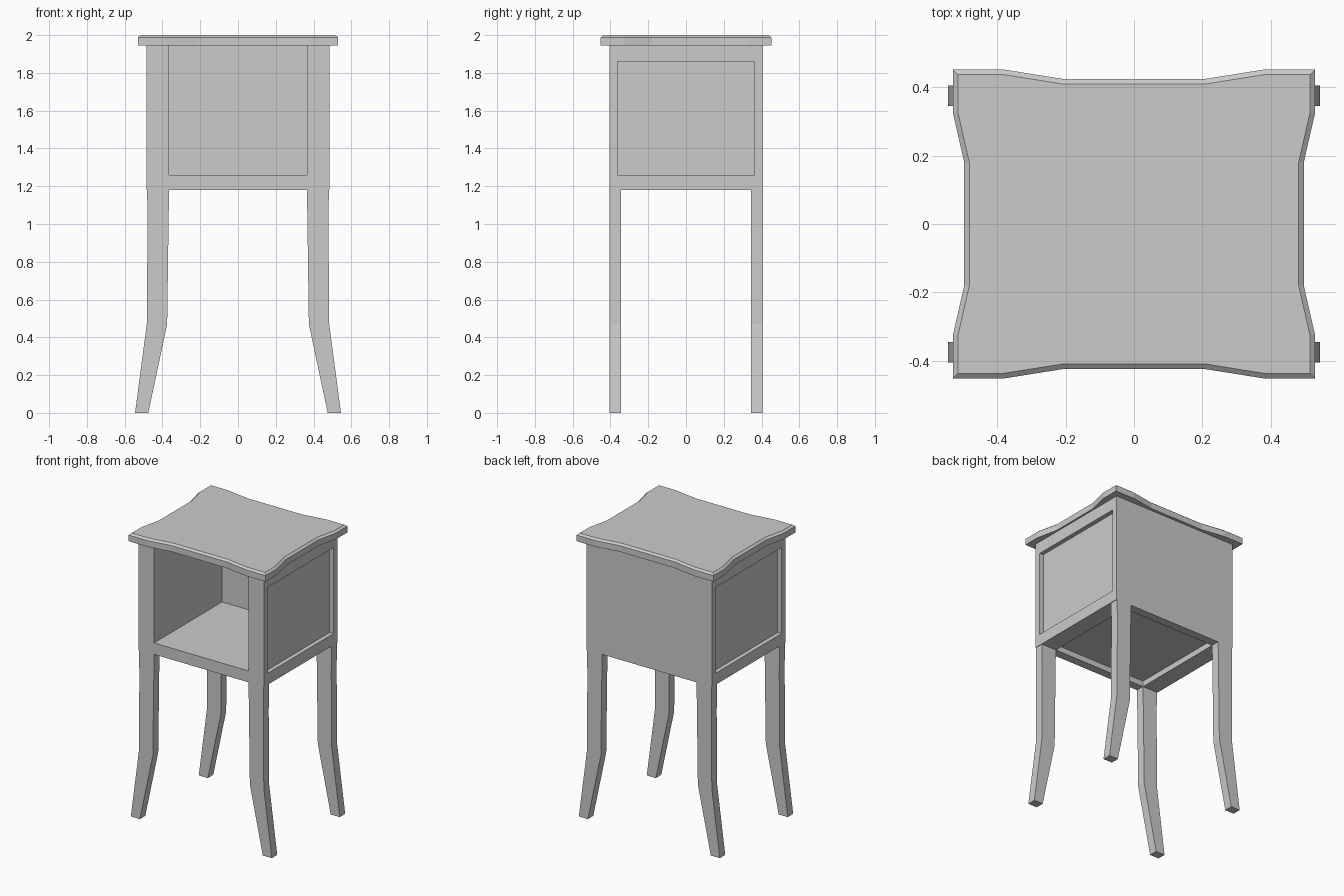
import bpy, bmesh

if "Cube" in bpy.data.objects:
    bpy.data.objects.remove(bpy.data.objects["Cube"])


def finish(name, bm):
    bmesh.ops.recalc_face_normals(bm, faces=bm.faces)
    mesh = bpy.data.meshes.new(name)
    bm.to_mesh(mesh)
    bm.free()
    ob = bpy.data.objects.new(name, mesh)
    bpy.context.collection.objects.link(ob)
    return ob


def loft(bm, rings):
    """Skin a list of equal-length rings of points and cap both ends."""
    rings = [[bm.verts.new(p) for p in ring] for ring in rings]
    n = len(rings[0])
    for a, b in zip(rings, rings[1:]):
        for i in range(n):
            j = (i + 1) % n
            bm.faces.new((a[i], a[j], b[j], b[i]))
    bm.faces.new(rings[0][::-1])
    bm.faces.new(rings[-1])


def rect(x0, x1, y0, y1, z):
    return [(x0, y0, z), (x1, y0, z), (x1, y1, z), (x0, y1, z)]


def box(bm, x0, x1, y0, y1, z0, z1):
    loft(bm, [rect(x0, x1, y0, y1, z0), rect(x0, x1, y0, y1, z1)])


# cabinet body, hollowed from the front, below and both sides
bm = bmesh.new()
box(bm, -0.485, 0.485, -0.405, 0.405, 1.18, 1.945)
cabinet = finish("cabinet", bm)

bm = bmesh.new()
box(bm, -0.365, 0.365, -0.5, 0.345, 1.26, 2.1)       # open compartment
box(bm, -0.365, 0.365, -0.345, 0.345, 1.1, 1.22)     # underside recess
for s in (-1, 1):                                    # sunken side panels
    xs = sorted((s * 0.455, s * 0.6))
    box(bm, xs[0], xs[1], -0.363, 0.363, 1.26, 1.86)
cutter = finish("cabinet_cutter", bm)

mod = cabinet.modifiers.new("hollow", 'BOOLEAN')
mod.operation = 'DIFFERENCE'
mod.solver = 'EXACT'
mod.object = cutter
# bake the cut and drop the cutter
baked = bpy.data.meshes.new_from_object(
    cabinet.evaluated_get(bpy.context.evaluated_depsgraph_get()))
cabinet.modifiers.clear()
cabinet.data = baked
bpy.data.objects.remove(cutter)

# splayed legs: (z, inner x, outer x)
profile = [(0, 0.475, 0.545), (0.47, 0.375, 0.483),
           (0.98, 0.368, 0.479), (1.18, 0.365, 0.481)]
for sy, row in ((-1, "front"), (1, "back")):
    for sx, side in ((-1, "left"), (1, "right")):
        bm = bmesh.new()
        loft(bm, [rect(sx * a, sx * b, sy * 0.345, sy * 0.405, z)
                  for z, a, b in profile])
        finish(f"{row}_{side}_leg", bm)

# wavy table top with a small chamfer; last two values say which axes inset
quarter = [(0.497, 0.18, 1, 0), (0.53, 0.325, 1, 0), (0.53, 0.452, 1, 1),
           (0.38, 0.452, 0, 1), (0.21, 0.425, 0, 1)]


def outline(z, inset):
    q = [(x - inset * ix, y - inset * iy) for x, y, ix, iy in quarter]
    pts = q + [(-x, y) for x, y in q[::-1]]
    pts += [(-x, -y) for x, y in q] + [(x, -y) for x, y in q[::-1]]
    return [(x, y, z) for x, y in pts]


bm = bmesh.new()
loft(bm, [outline(1.945, 0), outline(1.988, 0), outline(2.0, 0.015)])
finish("table_top", bm)
